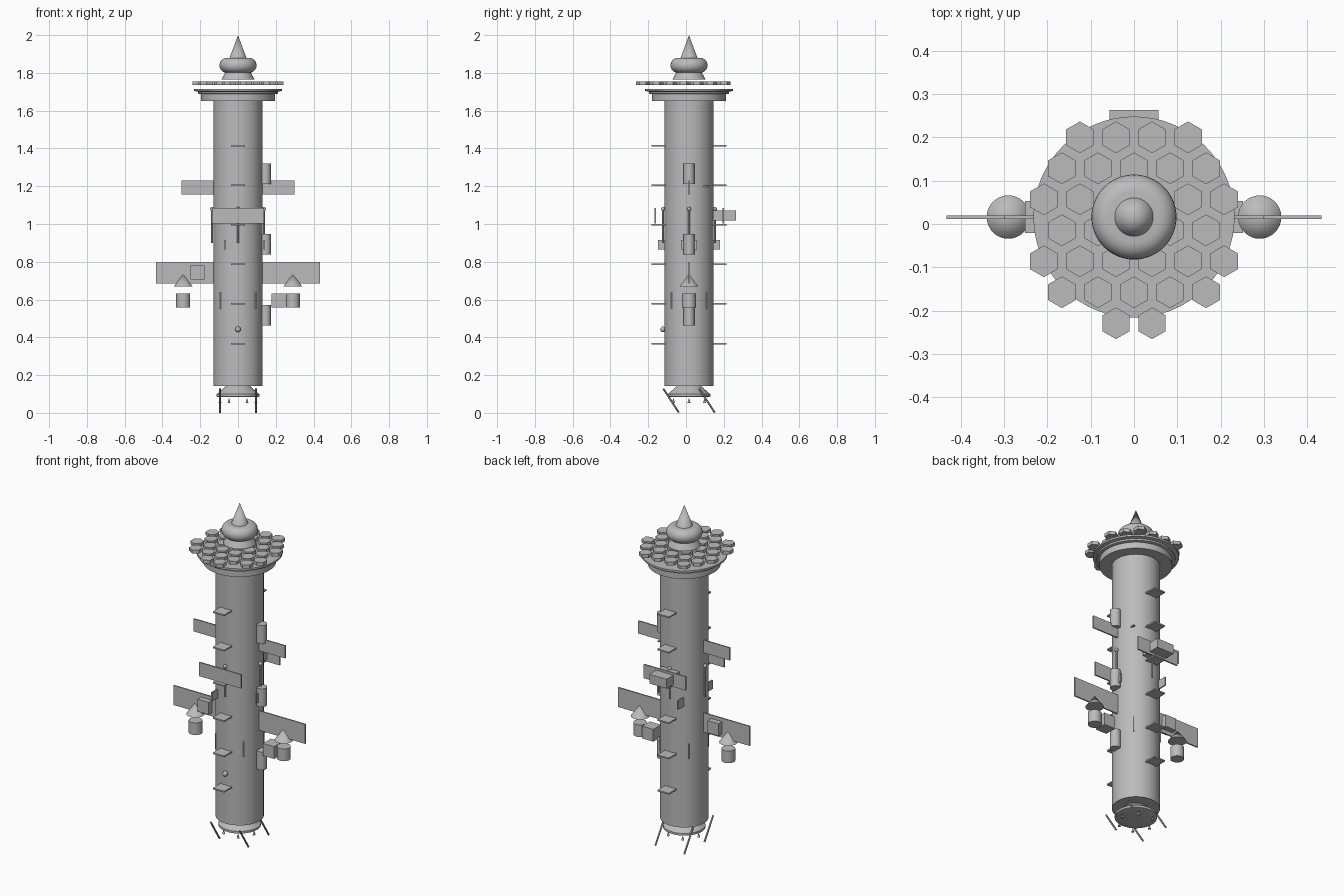
import bpy, bmesh, math
from mathutils import Matrix, Vector

cube = bpy.data.objects.get("Cube")
if cube:
    bpy.data.objects.remove(cube, do_unlink=True)

CY = 0.016          # the tower axis sits slightly behind the centre
BODY_R = 0.13

grey = bpy.data.materials.new("hull grey")
grey.use_nodes = True
grey.diffuse_color = (0.5, 0.5, 0.5, 1)
grey.node_tree.nodes["Principled BSDF"].inputs["Base Color"].default_value = (0.5, 0.5, 0.5, 1)


def finish(name, bm, smooth=False):
    bmesh.ops.recalc_face_normals(bm, faces=bm.faces)
    mesh = bpy.data.meshes.new(name)
    bm.to_mesh(mesh)
    bm.free()
    mesh.materials.append(grey)
    obj = bpy.data.objects.new(name, mesh)
    bpy.context.collection.objects.link(obj)
    obj.location.y = CY
    if smooth:
        bpy.ops.object.select_all(action='DESELECT')
        obj.select_set(True)
        bpy.context.view_layer.objects.active = obj
        bpy.ops.object.shade_smooth_by_angle(angle=math.radians(35))
    return obj


def box(name, center, size):
    bm = bmesh.new()
    bmesh.ops.create_cube(bm, size=1, matrix=Matrix.Translation(center) @ Matrix.Diagonal((*size, 1)))
    return finish(name, bm)


def cone(name, center, r1, r2, height, segments=32, tilt=0, smooth=True):
    bm = bmesh.new()
    place = Matrix.Translation(center) @ Matrix.Rotation(tilt, 4, 'X')
    bmesh.ops.create_cone(bm, cap_ends=True, segments=segments, radius1=r1, radius2=r2,
                          depth=height, matrix=place)
    return finish(name, bm, smooth)


def ball(name, center, radius):
    bm = bmesh.new()
    bmesh.ops.create_uvsphere(bm, u_segments=16, v_segments=10, radius=radius,
                              matrix=Matrix.Translation(center))
    return finish(name, bm, True)


def lathe(name, profile, steps=64):
    bm = bmesh.new()
    verts = [bm.verts.new((r, 0, z)) for r, z in profile]
    edges = [bm.edges.new(pair) for pair in zip(verts, verts[1:])]
    bmesh.ops.spin(bm, geom=verts + edges, cent=(0, 0, 0), axis=(0, 0, 1),
                   angle=math.tau, steps=steps)
    bmesh.ops.remove_doubles(bm, verts=bm.verts, dist=0.0001)
    return finish(name, bm, True)


def around(radius, degrees, z):
    a = math.radians(degrees)
    return Vector((radius * math.cos(a), radius * math.sin(a), z))


# Main tower
cone("tower_body", (0, 0, 0.8975), BODY_R, BODY_R, 1.509, 64)

# Stepped collar under the tiles
lathe("collar", [(0, 1.65), (0.196, 1.65), (0.196, 1.687), (0.212, 1.69), (0.212, 1.70),
                 (0.232, 1.704), (0.232, 1.715), (0, 1.715)])

# Hexagonal shield tiles in staggered rows
for row in range(-3, 4):
    for col in range(-3, 4):
        x = 0.0832 * (col + 0.5 * (row % 2))
        y = 0.0715 * row - 0.0305
        if math.hypot(x, y) < 0.25:
            cone("shield_tile", (x, y, 1.745), 0.0365, 0.0365, 0.02, 6, smooth=False)

# Neck, rounded ring and nose spike
cone("neck", (0, 0, 1.79), 0.088, 0.06, 0.05, 48)
ring = [(0.058 + 0.04 * math.cos(t), 1.84 + 0.04 * math.sin(t))
        for t in (math.pi * i / 12 - math.pi / 2 for i in range(13))]
lathe("rounded_ring", [(0, 1.80)] + ring + [(0, 1.88)])
cone("nose_spike", (0, 0, 1.935), 0.048, 0.0, 0.13, 48)

# Side radiator panels and the hardware hanging from the lower pair
for side in (-1, 1):
    box("upper_panel", (side * 0.205, 0, 1.194), (0.19, 0.008, 0.075))
    box("lower_panel", (side * 0.275, 0, 0.742), (0.316, 0.008, 0.116))
    cone("lamp_cone", (side * 0.29, 0, 0.702), 0.05, 0, 0.067)
    cone("lamp_drum", (side * 0.29, 0, 0.595), 0.037, 0.037, 0.072)
    box("front_panel" if side < 0 else "back_panel", (0, side * 0.18, 1.044), (0.276, 0.008, 0.082))
box("right_equipment_box", (-0.215, 0, 0.743), (0.073, 0.073, 0.073))
box("left_equipment_box", (0.215, 0, 0.595), (0.073, 0.073, 0.073))
box("back_module", (0, 0.187, 1.045), (0.114, 0.121, 0.055))

# Shelves up the front and back
for i in range(6):
    for side in (-1, 1):
        box("shelf", (0, side * 0.161, 0.367 + 0.2096 * i), (0.075, 0.075, 0.008))

# Pods on the left flank
for z in (0.517, 0.892, 1.267):
    cone("side_pod", (0.145, 0, z), 0.029, 0.029, 0.108)

# Antennas with ball tips
for angle in range(0, 360, 90):
    cone("antenna_rod", around(0.137, angle, 0.985), 0.005, 0.005, 0.17, 8)
    ball("antenna_tip", around(0.137, angle, 1.08), 0.011)
    cone("hull_strip", around(0.132, angle + 45, 0.595), 0.004, 0.004, 0.09, 8)

# Small sensor plates, all facing the same way
for angle in (0, 120, 240):
    box("sensor_plate", around(0.14, angle, 0.89), (0.008, 0.084, 0.052))

ball("front_beacon", (0, -0.137, 0.442), 0.015)
box("grab_bar", around(0.133, 42, 1.2), (0.01, 0.032, 0.006))

# Engine bell and rim
lathe("engine_bell", [(0, 0.146), (0.06, 0.146), (0.105, 0.105), (0.114, 0.1),
                      (0.114, 0.087), (0.105, 0.084), (0, 0.084)])
for i in range(6):
    cone("nozzle_spike", around(0.095, i * 60, 0.064), 0.008, 0.001, 0.024, 10)

# Slanted landing legs
for x in (-0.095, 0.095):
    for y in (-0.095, 0.095):
        cone("landing_leg", (x, y, 0.065), 0.005, 0.005, 0.152, 10, tilt=math.radians(33))
